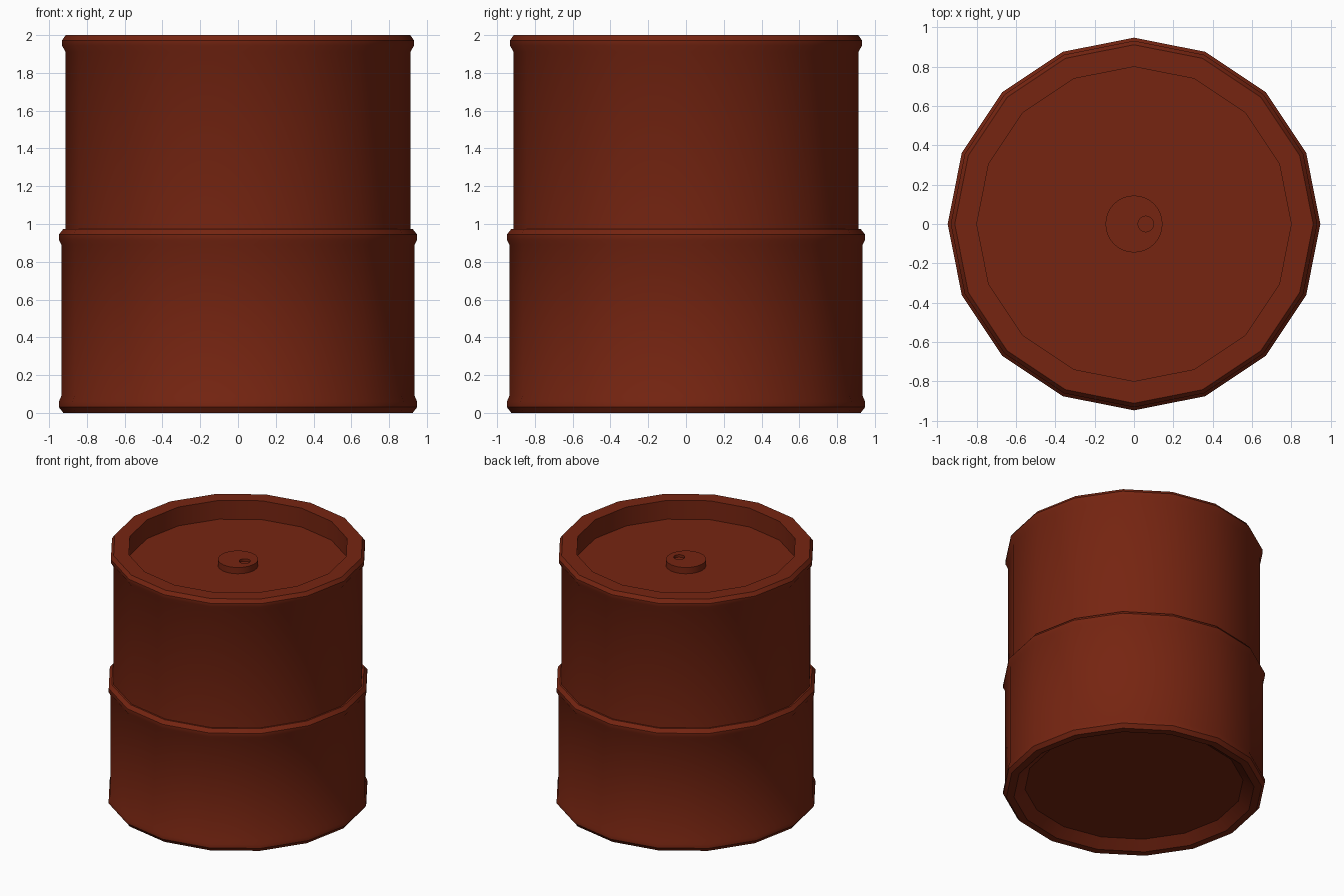
import bpy, bmesh, math

cube = bpy.data.objects.get("Cube")
if cube:
    bpy.data.objects.remove(cube, do_unlink=True)

rust = bpy.data.materials.new("rust_red")
rust.use_nodes = True
colour = (0.18, 0.018, 0.0055, 1)
rust.diffuse_color = colour
bsdf = rust.node_tree.nodes["Principled BSDF"]
bsdf.inputs["Base Color"].default_value = colour
bsdf.inputs["Roughness"].default_value = 0.8


def lathe(name, profile, sides, centre_x=0.0, cap_start=False, cap_end=False):
    """Spin (radius, height) points, listed bottom to top on the outside."""
    bm = bmesh.new()
    rings = []
    for r, z in profile:
        angles = [math.tau * i / sides for i in range(sides)]
        rings.append([bm.verts.new((centre_x + r * math.cos(a), r * math.sin(a), z))
                      for a in angles])
    for low, high in zip(rings, rings[1:]):
        for i in range(sides):
            j = (i + 1) % sides
            bm.faces.new((low[i], low[j], high[j], high[i]))
    if cap_start:
        bm.faces.new(rings[0][::-1])
    if cap_end:
        bm.faces.new(rings[-1])
    mesh = bpy.data.meshes.new(name)
    bm.to_mesh(mesh)
    bm.free()
    mesh.materials.append(rust)
    obj = bpy.data.objects.new(name, mesh)
    bpy.context.collection.objects.link(obj)
    bpy.ops.object.select_all(action="DESELECT")
    obj.select_set(True)
    bpy.context.view_layer.objects.active = obj
    bpy.ops.object.shade_smooth_by_angle(angle=math.radians(30))
    return obj


SIDES = 16
# Lower drum: recessed base, bottom hoop, wall, middle hoop
lathe("lower_drum", [
    (0.79, 0.06), (0.87, 0.0), (0.925, 0.0), (0.948, 0.03), (0.948, 0.06), (0.935, 0.09),
    (0.935, 0.89), (0.948, 0.915), (0.948, 0.945), (0.925, 0.973), (0.912, 0.973),
], SIDES, cap_start=True)

# Upper drum: wall, top hoop, flat lip and sunken lid
lathe("upper_drum", [
    (0.912, 0.973), (0.912, 1.91), (0.932, 1.945), (0.932, 1.972), (0.912, 2.0),
    (0.80, 2.0), (0.80, 1.85),
], SIDES, cap_end=True)

# Filler cap on the lid, with a small round socket
cap = lathe("filler_cap", [(0.145, 1.84), (0.145, 1.90)], 32,
            cap_start=True, cap_end=True)
cutter = lathe("socket_cutter", [(0.04, 1.88), (0.04, 1.95)], 16,
               centre_x=0.06, cap_start=True, cap_end=True)
cutter.hide_render = True
cutter.hide_viewport = True
cutter.display_type = "WIRE"
cut = cap.modifiers.new("socket", "BOOLEAN")
cut.operation = "DIFFERENCE"
cut.solver = "EXACT"
cut.object = cutter
# Keep the edge-sharpening after the cut
for mod in list(cap.modifiers):
    if mod.type == "NODES":
        cap.modifiers.move(cap.modifiers.find(mod.name), len(cap.modifiers) - 1)
